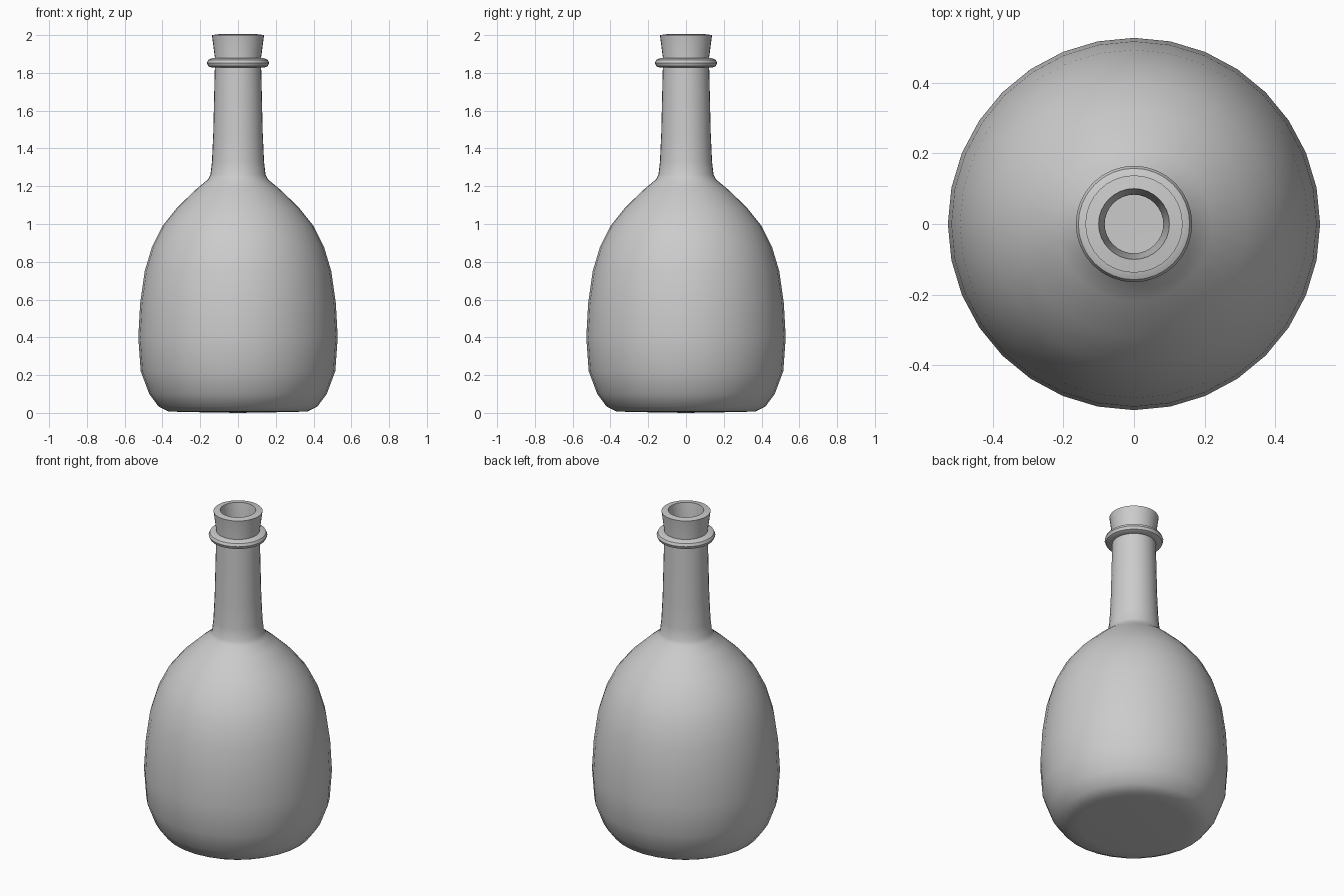
import bpy, bmesh
from math import cos, sin, tau, radians

if "Cube" in bpy.data.objects:
    bpy.data.objects.remove(bpy.data.objects["Cube"])

SIDES = 32


def lathe(name, profile, closed=False, wall=0.0):
    """Revolve (radius, z) points around z; a zero radius becomes a pole."""
    bm = bmesh.new()
    rings = []
    for r, z in profile:
        if r == 0:
            rings.append([bm.verts.new((0, 0, z))] * SIDES)
        else:
            rings.append([bm.verts.new((r * cos(tau * i / SIDES), r * sin(tau * i / SIDES), z))
                          for i in range(SIDES)])
    pairs = list(zip(rings, rings[1:]))
    if closed:
        pairs.append((rings[-1], rings[0]))
    for a, b in pairs:
        for i in range(SIDES):
            j = (i + 1) % SIDES
            quad = list(dict.fromkeys((a[i], a[j], b[j], b[i])))
            bm.faces.new(quad)
    mesh = bpy.data.meshes.new(name)
    bm.to_mesh(mesh)
    bm.free()
    obj = bpy.data.objects.new(name, mesh)
    bpy.context.collection.objects.link(obj)
    bpy.ops.object.select_all(action='DESELECT')
    bpy.context.view_layer.objects.active = obj
    obj.select_set(True)
    if wall:
        solid = obj.modifiers.new("wall", 'SOLIDIFY')
        solid.thickness = wall
        solid.offset = -1
        bpy.ops.object.modifier_apply(modifier=solid.name)
    bpy.ops.object.shade_smooth_by_angle(angle=radians(40))
    return obj


# Hollow body, neck and flared mouth
lathe("bottle", [
    (0, 0.005), (0.30, 0.005), (0.37, 0.008), (0.42, 0.033), (0.47, 0.10),
    (0.515, 0.22), (0.528, 0.40), (0.518, 0.58), (0.494, 0.75), (0.455, 0.88),
    (0.40, 0.99), (0.32, 1.09), (0.22, 1.185), (0.16, 1.235), (0.146, 1.26),
    (0.138, 1.33), (0.131, 1.48), (0.123, 1.82), (0.121, 1.87), (0.138, 2.0),
], wall=0.038)
bpy.data.objects["bottle"].data.vertices[0].co.z = 0.0

# Raised collar below the mouth
lathe("collar", [
    (0.112, 1.828), (0.14, 1.828), (0.158, 1.836), (0.165, 1.853),
    (0.158, 1.869), (0.137, 1.878), (0.112, 1.878),
], closed=True)
